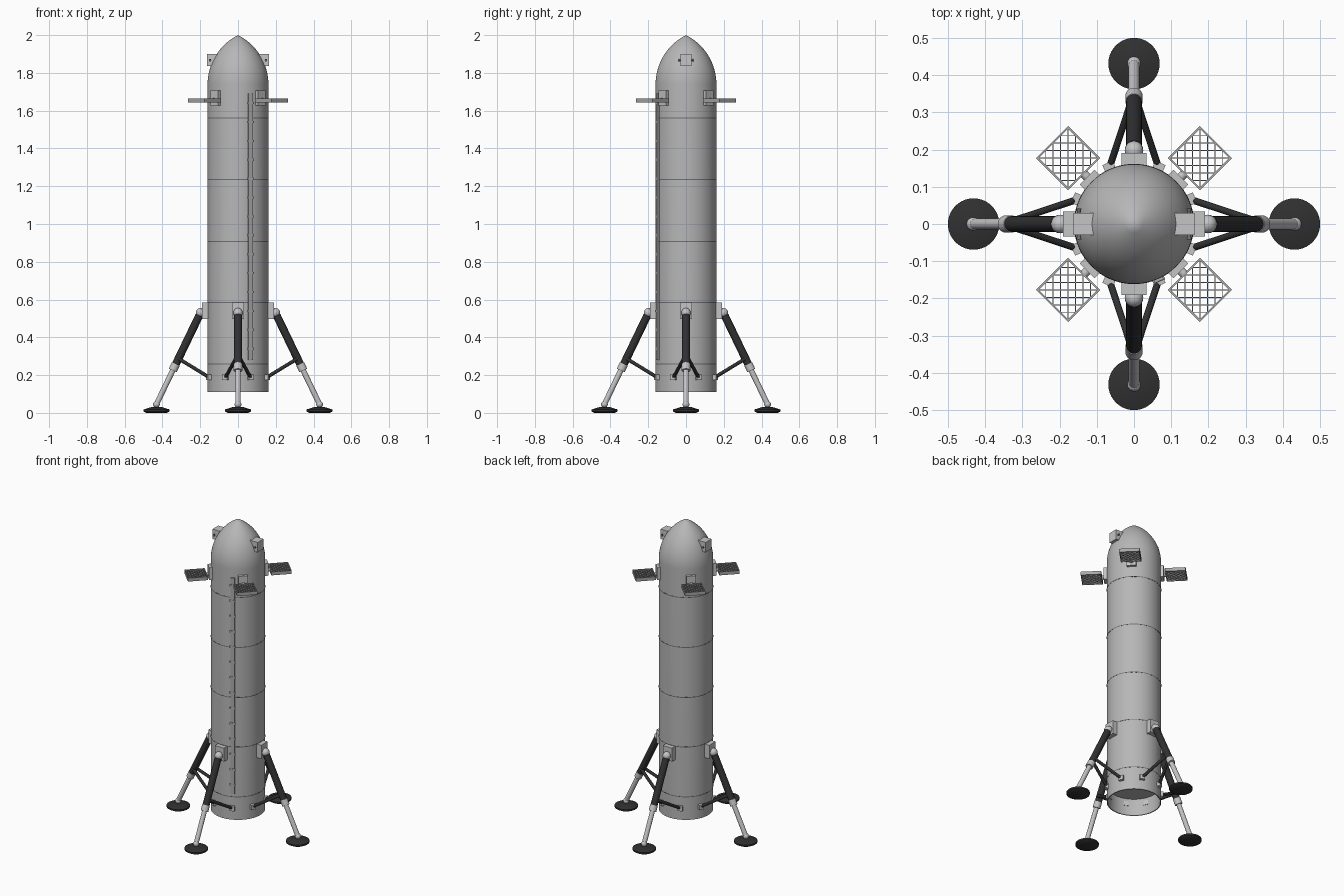
import bpy, bmesh, math
from mathutils import Matrix, Vector

cube = bpy.data.objects.get("Cube")
if cube:
    bpy.data.objects.remove(cube, do_unlink=True)

R = 0.161          # hull radius
NOSE_Z = 1.74      # where the nose begins


def material(name, value):
    m = bpy.data.materials.new(name)
    m.use_nodes = True
    colour = (value, value, value, 1)
    m.diffuse_color = colour
    m.node_tree.nodes["Principled BSDF"].inputs["Base Color"].default_value = colour
    return m


STEEL = material("hull grey", 0.47)
LIGHT = material("light metal", 0.56)
FIN = material("fin grey", 0.40)
SEAM = material("seam grey", 0.16)
DARK = material("leg black", 0.03)


def finish(name, bm, mat, angle=0.0, smooth=True):
    """Turn a bmesh into an object, rotated about the vertical axis."""
    bmesh.ops.recalc_face_normals(bm, faces=bm.faces[:])
    bm.transform(Matrix.Rotation(angle, 4, 'Z'))
    mesh = bpy.data.meshes.new(name)
    bm.to_mesh(mesh)
    bm.free()
    mesh.materials.append(mat)
    ob = bpy.data.objects.new(name, mesh)
    bpy.context.collection.objects.link(ob)
    if smooth:
        bpy.ops.object.select_all(action='DESELECT')
        ob.select_set(True)
        bpy.context.view_layer.objects.active = ob
        bpy.ops.object.shade_smooth_by_angle(angle=math.radians(35))
    return ob


def lathe(name, profile, mat, steps=64, centre=(0, 0, 0), angle=0.0, closed=False):
    bm = bmesh.new()
    vs = [bm.verts.new((r, 0, z)) for r, z in profile]
    pairs = list(zip(vs, vs[1:])) + ([(vs[-1], vs[0])] if closed else [])
    edges = [bm.edges.new(p) for p in pairs]
    bmesh.ops.spin(bm, geom=vs + edges, cent=(0, 0, 0), axis=(0, 0, 1),
                   angle=math.tau, steps=steps)
    bmesh.ops.remove_doubles(bm, verts=bm.verts[:], dist=1e-5)
    bm.transform(Matrix.Translation(centre))
    return finish(name, bm, mat, angle)


def add_box(bm, centre, size, turn=0.0):
    m = (Matrix.Translation(centre) @ Matrix.Rotation(turn, 4, 'Z')
         @ Matrix.Diagonal((*size, 1)))
    bmesh.ops.create_cube(bm, size=1, matrix=m)


def box(name, centre, size, mat, angle=0.0):
    bm = bmesh.new()
    add_box(bm, centre, size)
    return finish(name, bm, mat, angle, smooth=False)


def tube(name, p, q, r, mat, angle=0.0, r2=None, sides=20):
    p, q = Vector(p), Vector(q)
    d = q - p
    m = Matrix.Translation((p + q) / 2) @ d.to_track_quat('Z', 'Y').to_matrix().to_4x4()
    bm = bmesh.new()
    bmesh.ops.create_cone(bm, cap_ends=True, segments=sides, radius1=r,
                          radius2=r if r2 is None else r2, depth=d.length, matrix=m)
    return finish(name, bm, mat, angle)


def ball(name, centre, r, mat, angle=0.0):
    bm = bmesh.new()
    bmesh.ops.create_uvsphere(bm, u_segments=20, v_segments=12, radius=r,
                              matrix=Matrix.Translation(centre))
    return finish(name, bm, mat, angle)


# Hull: open skirt with bulkhead, straight barrel, ogive nose
length = 2.0 - NOSE_Z
rho = (R * R + length * length) / (2 * R)
ogive = [(math.sqrt(rho * rho - (length * i / 20) ** 2) + R - rho, NOSE_Z + length * i / 20)
         for i in range(20)]
lathe("hull", [(0, 0.22), (R - 0.006, 0.22), (R - 0.006, 0.11), (R, 0.11)]
      + ogive + [(0, 2.0)], STEEL, steps=96)

# Weld seams around the barrel
for z in (0.26, 0.585, 0.908, 1.235, 1.56):
    lathe("weld_seam", [(R - 0.002, z - 0.0025), (R + 0.0006, z - 0.0025),
                        (R + 0.0006, z + 0.0025), (R - 0.002, z + 0.0025)],
          SEAM, steps=96, closed=True)

# Cable raceway with clips, on the front
RACE_ANGLE = math.atan2(-0.147, 0.065)
box("raceway", (R, 0, 0.985), (0.014, 0.026, 1.41), FIN, RACE_ANGLE)
bm = bmesh.new()
for i in range(14):
    add_box(bm, (R, 0, 0.34 + i * 0.1), (0.017, 0.034, 0.012))
finish("raceway_clips", bm, FIN, RACE_ANGLE, smooth=False)


def leg(angle):
    hip, ankle = Vector((0.198, 0, 0.53)), Vector((0.432, 0, 0.045))
    at = lambda t: hip.lerp(ankle, t)
    box("leg_bracket", (0.17, 0, 0.541), (0.042, 0.066, 0.088), LIGHT, angle)
    ball("hip_joint", hip, 0.025, LIGHT, angle)
    tube("upper_leg", at(0.03), at(0.57), 0.021, DARK, angle)
    tube("leg_collar", at(0.56), at(0.63), 0.023, LIGHT, angle)
    tube("lower_leg", at(0.6), ankle, 0.0145, LIGHT, angle)
    ball("ankle_joint", ankle, 0.018, LIGHT, angle)
    lathe("foot_pad", [(0, 0), (0.055, 0), (0.069, 0.008), (0.069, 0.018),
                       (0.03, 0.03), (0, 0.03)],
          DARK, steps=40, centre=(0.431, 0, 0), angle=angle)
    # Side braces down to the skirt
    for s in (-1, 1):
        foot = Vector((0.152, s * 0.066, 0.188))
        tube("leg_brace", at(0.5) + Vector((0, s * 0.012, 0)), foot, 0.0095, DARK, angle, sides=14)
        bm = bmesh.new()
        add_box(bm, foot, (0.026, 0.03, 0.03), math.atan2(foot.y, foot.x))
        finish("brace_mount", bm, LIGHT, angle, smooth=False)


def grid_fin(angle):
    mid, h, z = 0.2505, 0.061, 1.654
    box("fin_mount", (R + 0.004, 0, 1.667), (0.026, 0.056, 0.08), LIGHT, angle)
    tube("fin_hinge", (R, 0, z), (mid - h, 0, z), 0.012, LIGHT, angle)
    bm = bmesh.new()
    # Square frame
    for s in (-1, 1):
        add_box(bm, (mid + s * (h - 0.0025), 0, z), (0.005, 2 * h, 0.022))
        add_box(bm, (mid, s * (h - 0.0025), z), (2 * h, 0.005, 0.022))
    # Diagonal lattice, clipped to the frame
    for k in range(-4, 5):
        c = k * 0.02 * math.sqrt(2)
        run = (2 * h - abs(c)) * math.sqrt(2) - 0.004
        for s in (-1, 1):
            add_box(bm, (mid + c / 2, s * c / 2, z), (run, 0.0025, 0.018), -s * math.pi / 4)
    finish("grid_fin", bm, FIN, angle, smooth=False)


def thruster_pod(angle):
    box("thruster_pod", (0.133, 0, 1.868), (0.06, 0.06, 0.065), LIGHT, angle)
    for s in (-1, 1):
        tube("thruster_nozzle", (0.148, s * 0.028, 1.867), (0.148, s * 0.041, 1.867),
             0.004, SEAM, angle, r2=0.007, sides=14)


for i in range(4):
    leg(i * math.pi / 2)
    grid_fin((i + 0.5) * math.pi / 2)
for a in (0, math.pi):
    thruster_pod(a)
